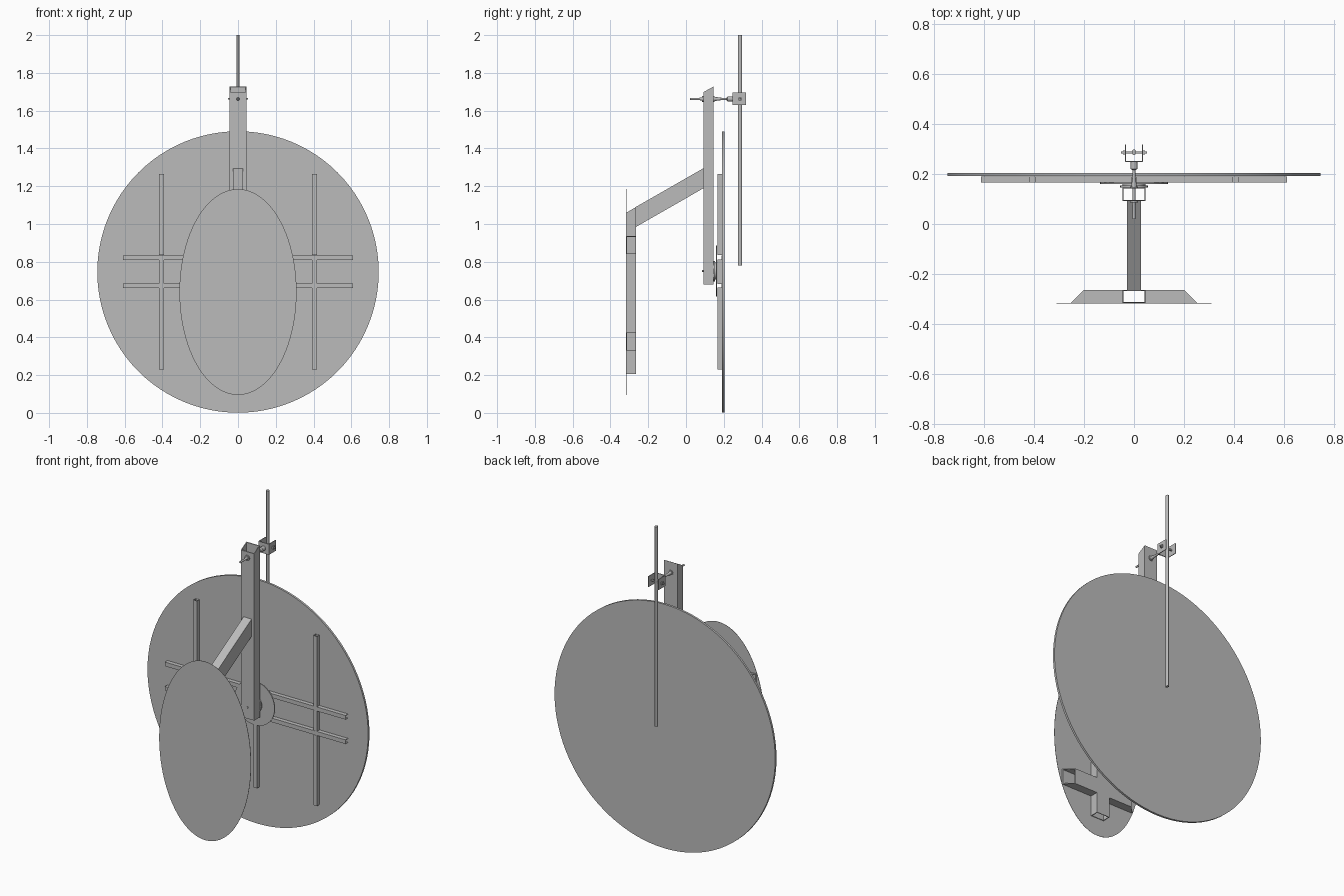
import bpy, bmesh, math
from mathutils import Vector

cube = bpy.data.objects.get("Cube")
if cube:
    bpy.data.objects.remove(cube, do_unlink=True)

grey = bpy.data.materials.new("plain_grey")
grey.use_nodes = True
grey.diffuse_color = (0.5, 0.5, 0.5, 1)
grey.node_tree.nodes["Principled BSDF"].inputs["Base Color"].default_value = grey.diffuse_color


def finish(name, bm, smooth=False):
    bmesh.ops.recalc_face_normals(bm, faces=bm.faces)
    mesh = bpy.data.meshes.new(name)
    bm.to_mesh(mesh)
    bm.free()
    mesh.materials.append(grey)
    obj = bpy.data.objects.new(name, mesh)
    bpy.context.collection.objects.link(obj)
    if smooth:
        bpy.ops.object.select_all(action="DESELECT")
        obj.select_set(True)
        bpy.context.view_layer.objects.active = obj
        bpy.ops.object.shade_smooth_by_angle(angle=math.radians(35))
    return obj


def tube(name, start, end, u, v0, v1=None, wall=0.004):
    """Open rectangular tube; u, v0, v1 are half-side vectors, skewed for mitred ends."""
    bm = bmesh.new()
    rings = []
    for centre, v in ((start, v0), (end, v1 or v0)):
        c, a, b = Vector(centre), Vector(u), Vector(v)
        for inset in (0, wall):
            p, q = a * (1 - inset / a.length), b * (1 - inset / b.length)
            rings.append([bm.verts.new(c + p * i + q * j)
                          for i, j in ((-1, -1), (1, -1), (1, 1), (-1, 1))])
    o0, i0, o1, i1 = rings
    for r, s in ((o0, o1), (i0, i1), (o0, i0), (o1, i1)):
        for k in range(4):
            n = (k + 1) % 4
            bm.faces.new((r[k], r[n], s[n], s[k]))
    return finish(name, bm)


def box(name, lo, hi):
    bm = bmesh.new()
    bmesh.ops.create_cube(bm, size=1)
    for v in bm.verts:
        v.co = [(a + b) / 2 + c * (b - a) for a, b, c in zip(lo, hi, v.co)]
    return finish(name, bm)


def turned(name, profile, z, sides=32, sx=1, sz=1):
    """Solid turned about the y direction from (y, radius) pairs."""
    bm = bmesh.new()
    rings = []
    for y, r in profile:
        rings.append([bm.verts.new((r * sx * math.cos(t), y, z + r * sz * math.sin(t)))
                      for t in (2 * math.pi * k / sides for k in range(sides))])
    for r, s in zip(rings, rings[1:]):
        for k in range(sides):
            n = (k + 1) % sides
            bm.faces.new((r[k], r[n], s[n], s[k]))
    bm.faces.new(rings[0])
    bm.faces.new(rings[-1])
    return finish(name, bm, sides > 8)


# Large rear dish and thin oval front panel
turned("rear_disc", [(0.191, 0.745), (0.204, 0.745)], 0.746, 96)
turned("front_oval_panel", [(-0.3175, 1), (-0.316, 1)], 0.64, 96, 0.31, 0.545)

# Bars bracing the rear disc
HALF, BAR_Y = 0.0125, 0.178
for label, z in (("lower", 0.673), ("upper", 0.822)):
    tube(label + "_cross_bar", (-0.61, BAR_Y, z), (0.61, BAR_Y, z),
         (0, HALF, 0), (0, 0, HALF), wall=0.002)
for side, x in (("right", -0.405), ("middle", 0), ("left", 0.405)):
    for part, z0, z1 in (("lower", 0.23, 0.66), ("centre", 0.686, 0.809), ("upper", 0.835, 1.265)):
        tube(f"{side}_{part}_brace", (x, BAR_Y, z0), (x, BAR_Y, z1),
             (HALF, 0, 0), (0, HALF, 0), wall=0.002)

# Main post with sloping top, and sloping arm
tube("main_post", (0, 0.119, 0.68), (0, 0.119, 1.713), (0.045, 0, 0), (0, 0.027, 0), (0, 0.027, 0.015))
tube("sloping_arm", (0, -0.264, 1.038), (0, 0.092, 1.242), (0.027, 0, 0), (0, 0, 0.053))

# Front panel frame: upright and mitred side stubs
tube("front_upright", (0, -0.29, 0.205), (0, -0.29, 1.075), (0.045, 0, 0), (0, 0.026, 0), (0, 0.026, 0.015))
for side, s in (("left", 1), ("right", -1)):
    for part, z in (("lower", 0.378), ("upper", 0.888)):
        tube(f"{side}_{part}_stub", (s * 0.045, -0.29, z), (s * 0.228, -0.29, z),
             (0, 0, 0.048), (0, 0.026, 0), (-s * 0.026, 0.026, 0))

# Hub between the post and the rear disc
turned("hub_plate", [(0.160, 0.135), (0.165, 0.135)], 0.75, 48)
turned("hub_core", [(0.146, 0.055), (0.153, 0.055), (0.153, 0.045), (0.161, 0.045)], 0.75)
turned("post_bolt", [(0.086, 0.006), (0.092, 0.006)], 0.75, 6)

# Adjusting screw through the post top
turned("adjusting_screw", [(0.02, 0.006), (0.07, 0.006), (0.085, 0.009), (0.085, 0.016),
                           (0.095, 0.016), (0.095, 0.006), (0.144, 0.006), (0.144, 0.016),
                           (0.15, 0.016), (0.15, 0.011), (0.19, 0.006), (0.215, 0.006),
                           (0.22, 0.014), (0.248, 0.014)], 1.662, 12)

# Clamp holding the rear rod
box("clamp_back", (-0.034, 0.247, 1.63), (0.034, 0.252, 1.695))
for side, s in (("left", 1), ("right", -1)):
    box(side + "_clamp_plate", (s * 0.034 - 0.002, 0.247, 1.63), (s * 0.034 + 0.002, 0.317, 1.695))
box("clamp_pin", (-0.052, 0.282, 1.658), (0.052, 0.29, 1.666))
for side, s in (("left", 1), ("right", -1)):
    box(side + "_pin_nut", (s * 0.04 - 0.004, 0.278, 1.654), (s * 0.04 + 0.004, 0.294, 1.67))

# Tall rear rod
bm = bmesh.new()
bmesh.ops.create_cone(bm, cap_ends=True, segments=12, radius1=1, radius2=1, depth=1.22)
for v in bm.verts:
    v.co = (v.co.x * 0.009, 0.286 + v.co.y * 0.0115, 1.39 + v.co.z)
finish("rear_rod", bm, True)
